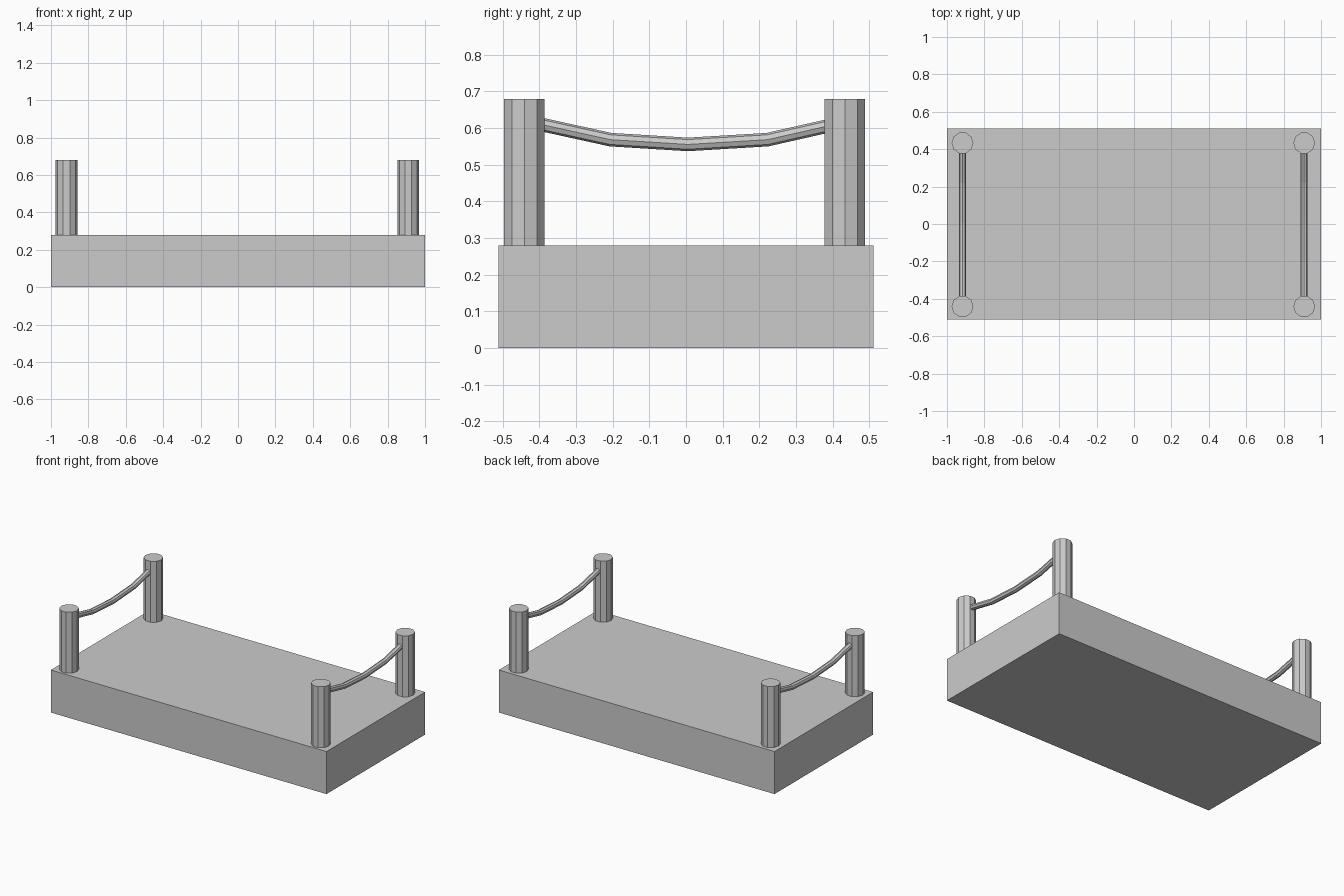
import bpy
import bmesh
from math import cos, sin, pi
from mathutils import Matrix, Vector

cube = bpy.data.objects.get("Cube")
if cube:
    bpy.data.objects.remove(cube, do_unlink=True)

grey = bpy.data.materials.new("plain_grey")
grey.use_nodes = True
grey.diffuse_color = (0.6, 0.6, 0.6, 1)
grey.node_tree.nodes["Principled BSDF"].inputs["Base Color"].default_value = grey.diffuse_color

DECK_TOP = 0.279
POST_TOP = 0.679


def add_object(name, bm):
    """Turn a bmesh into a flat-shaded object."""
    bmesh.ops.recalc_face_normals(bm, faces=bm.faces)
    mesh = bpy.data.meshes.new(name)
    bm.to_mesh(mesh)
    bm.free()
    mesh.materials.append(grey)
    obj = bpy.data.objects.new(name, mesh)
    bpy.context.collection.objects.link(obj)


def add_post(name, x, y):
    """Ten-sided post with a corner pointing along x."""
    height = POST_TOP - DECK_TOP
    place = Matrix.Translation((x, y, DECK_TOP + height / 2)) @ Matrix.Rotation(pi / 2, 4, "Z")
    bm = bmesh.new()
    bmesh.ops.create_cone(bm, cap_ends=True, segments=10, radius1=0.058,
                          radius2=0.058, depth=height, matrix=place)
    add_object(name, bm)


def add_rope(name, x, path, radius=0.0185, sides=8):
    """Sagging eight-sided rope lofted along (y, z) points."""
    points = [Vector((x, y, z)) for y, z in path]
    bm = bmesh.new()
    rings = []
    for i, p in enumerate(points):
        along = points[min(i + 1, len(points) - 1)] - points[max(i - 1, 0)]
        across = Vector((1, 0, 0))
        up = across.cross(along).normalized()
        angles = [2 * pi * k / sides for k in range(sides)]
        rings.append([bm.verts.new(p + radius * (across * cos(a) + up * sin(a))) for a in angles])
    for a, b in zip(rings, rings[1:]):
        for k in range(sides):
            n = (k + 1) % sides
            bm.faces.new((a[k], a[n], b[n], b[k]))
    bm.faces.new(rings[0])
    bm.faces.new(rings[-1])
    add_object(name, bm)


# Deck slab
bm = bmesh.new()
bmesh.ops.create_cube(bm, size=1, matrix=Matrix.Translation((0, 0, DECK_TOP / 2))
                      @ Matrix.Diagonal((2, 1.022, DECK_TOP, 1)))
add_object("deck", bm)

# Posts and a rope at each end
rope_path = [(-0.42, 0.615), (-0.206, 0.568), (0.005, 0.555), (0.222, 0.568), (0.43, 0.615)]
for side, x in (("left", 0.91), ("right", -0.917)):
    add_post("front_post_" + side, x, -0.441)
    add_post("back_post_" + side, x, 0.433)
    add_rope("rope_" + side, x, rope_path)
